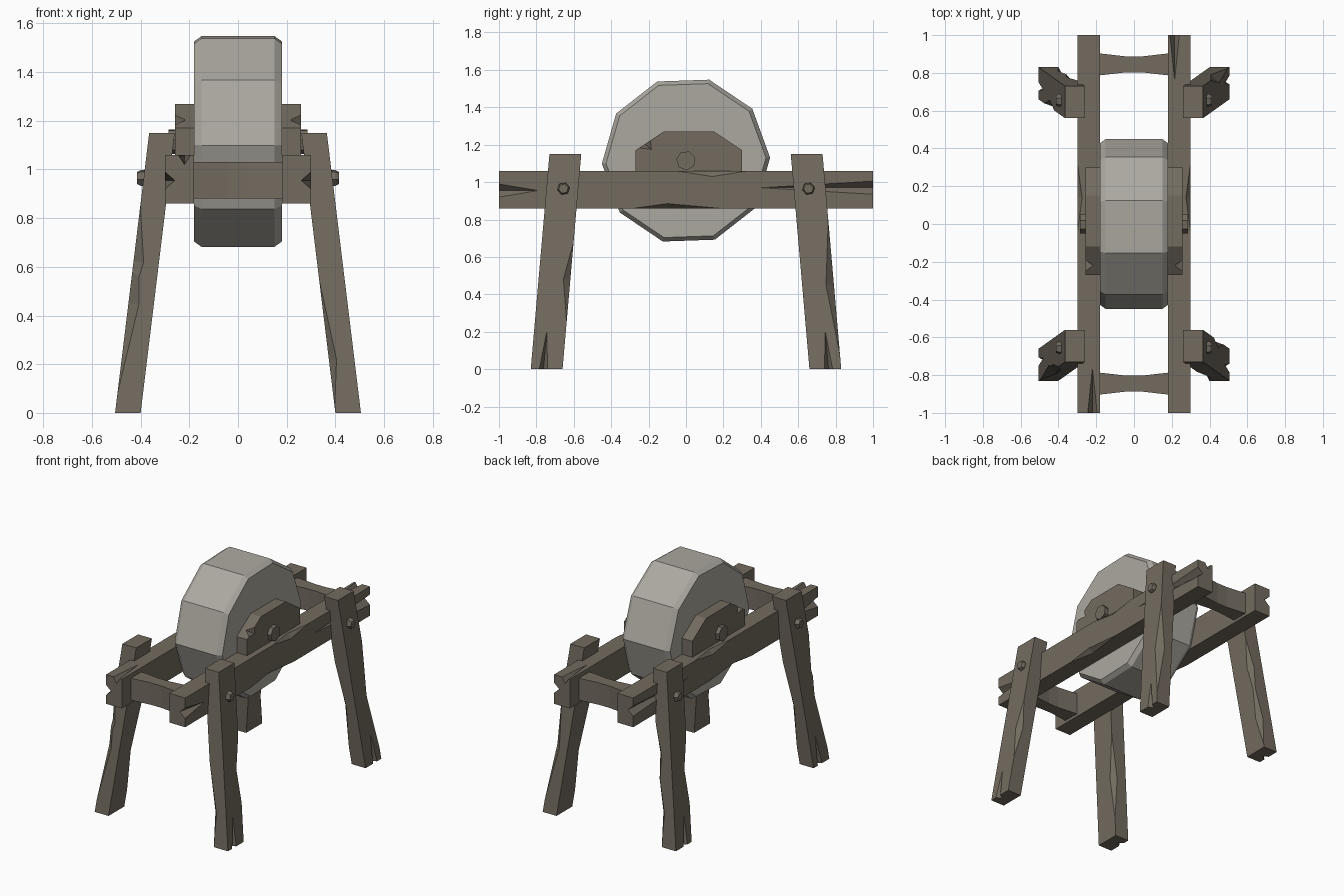
import bpy, bmesh, math
from mathutils import Vector

if "Cube" in bpy.data.objects:
    bpy.data.objects.remove(bpy.data.objects["Cube"])


def material(name, rgb):
    m = bpy.data.materials.new(name)
    m.diffuse_color = (*rgb, 1)
    m.use_nodes = True
    m.node_tree.nodes["Principled BSDF"].inputs["Base Color"].default_value = m.diffuse_color
    return m


WOOD = material("weathered wood", (0.170, 0.147, 0.115))
STONE = material("grey stone", (0.410, 0.395, 0.350))


def finish(name, bm, mat):
    bmesh.ops.recalc_face_normals(bm, faces=bm.faces)
    me = bpy.data.meshes.new(name)
    bm.to_mesh(me)
    bm.free()
    me.materials.append(mat)
    ob = bpy.data.objects.new(name, me)
    bpy.context.collection.objects.link(ob)
    return ob


def loft(name, rings, mat):
    """Skin a list of equal-length point rings and cap both ends."""
    bm = bmesh.new()
    vs = [[bm.verts.new(p) for p in r] for r in rings]
    n = len(vs[0])
    for a, b in zip(vs, vs[1:]):
        for i in range(n):
            bm.faces.new((a[i], a[(i + 1) % n], b[(i + 1) % n], b[i]))
    bm.faces.new(vs[0])
    bm.faces.new(vs[-1])
    return finish(name, bm, mat)


def ring(x, r, cy, cz, n, turn=0.0):
    return [(x, cy + r * math.cos(turn + i * math.tau / n),
             cz + r * math.sin(turn + i * math.tau / n)) for i in range(n)]


def carve(ob, chips):
    """Cut wedge chips: each is four points plus an outward direction."""
    for pts, out in chips:
        bm = bmesh.new()
        o = Vector(out)
        for p in pts:
            bm.verts.new(Vector(p))
            bm.verts.new(Vector(p) + o)
        res = bmesh.ops.convex_hull(bm, input=bm.verts)
        junk = [v for v in bm.verts if not v.link_faces]
        bmesh.ops.delete(bm, geom=junk, context='VERTS')
        cutter = finish("chip_cutter", bm, WOOD)
        cutter.hide_render = True
        mod = ob.modifiers.new("chip", 'BOOLEAN')
        mod.operation, mod.solver, mod.object = 'DIFFERENCE', 'EXACT', cutter
        bpy.context.view_layer.update()
        dg = bpy.context.evaluated_depsgraph_get()
        me = bpy.data.meshes.new_from_object(ob.evaluated_get(dg))
        ob.modifiers.clear()
        ob.data = me
        bpy.data.objects.remove(cutter)


# Grindstone: ten-sided wheel with chamfered rims
CZ, TURN = 1.115, math.radians(2.0)
loft("grindstone", [ring(x, r, 0, CZ, 10, TURN) for x, r in
     ((-0.18, 0.428), (-0.15, 0.45), (0.15, 0.45), (0.18, 0.428))], STONE)

# Axle
loft("axle", [ring(x, 0.052, 0, CZ, 7, 0.3) for x in (-0.285, 0.285)], WOOD)

# Bearing blocks sitting on the rails
outline = [(-0.27, 1.05), (-0.27, 1.17), (-0.12, 1.27),
           (0.15, 1.27), (0.30, 1.17), (0.30, 1.05)]
for s, side in ((1, "right"), (-1, "left")):
    block = loft(side + "_bearing_block",
                 [[(s * x, y, z) for y, z in outline] for x in (0.175, 0.258)], WOOD)
    carve(block, [([(s * 0.258, -0.25, 1.183), (s * 0.258, -0.19, 1.223),
                    (s * 0.258, -0.185, 1.175), (s * 0.215, -0.22, 1.203)],
                   (s * 0.05, -0.03, 0.05))])

# Long side rails, split at the ends and chipped along the edges
for s, side in ((1, "right"), (-1, "left")):
    rail = loft(side + "_rail", [[(s * x, y, z) for x, z in
                ((0.18, 0.86), (0.30, 0.86), (0.30, 1.06), (0.18, 1.06))]
                for y in (-1, 1)], WOOD)
    chips = []
    for e, length, z in ((-1, 0.21, 0.955), (1, 0.60, 0.97)):
        # split on the outer face
        chips.append(([(s * 0.30, e, z - 0.035), (s * 0.30, e, z + 0.035),
                       (s * 0.26, e, z), (s * 0.30, e * (1 - length), z)],
                      (s * 0.05, e * 0.05, 0)))
    # split in the top face of one end
    e, xa = (-1, 0.22) if s < 0 else (1, 0.215)
    chips.append(([(s * (xa - 0.025), e, 1.06), (s * (xa + 0.025), e, 1.06),
                   (s * xa, e, 1.02), (s * xa, e * 0.76, 1.06)],
                  (0, e * 0.05, 0.05)))
    # worn lower and upper outer edges
    chips.append(([(s * 0.30, -0.28, 0.86), (s * 0.30, 0.18, 0.86),
                   (s * 0.30, -0.1, 0.885), (s * 0.265, -0.1, 0.86)],
                  (s * 0.05, 0, -0.05)))
    chips.append(([(s * 0.30, -0.05, 1.06), (s * 0.30, 0.33, 1.06),
                   (s * 0.30, 0.14, 1.03), (s * 0.275, 0.14, 1.06)],
                  (s * 0.05, 0, 0.05)))
    carve(rail, chips)

# Waisted cross bars between the rails
for s, end in ((-1, "front"), (1, "back")):
    loft(end + "_cross_bar", [[(x, s * (0.845 + dy * w), z) for dy, z in
         ((-1, 0.88), (1, 0.88), (1, 1.03), (-1, 1.03))]
         for x, w in ((-0.2, 0.06), (-0.04, 0.042), (0.04, 0.042), (0.2, 0.06))], WOOD)

# Splayed legs with worn edges, split feet and a peg each
for sx, side in ((1, "right"), (-1, "left")):
    for sy, end in ((-1, "front"), (1, "back")):
        def P(u, v, z):
            k = 1 - z / 1.15
            return (sx * (0.26 + 0.14 * k + 0.105 * u),
                    sy * (0.56 + 0.10 * k + 0.17 * v), z)

        def edge(u, v, z1, zm, z2, du, dv):
            a, b = (1 - 2 * u), (1 - 2 * v)
            return ([P(u, v, z1), P(u, v, z2), P(u + a * du, v, zm),
                     P(u, v + b * dv, zm)], (-sx * a * 0.05, -sy * b * 0.05, 0))

        leg = loft(f"{end}_{side}_leg", [[P(u, v, z) for u, v in
                   ((0, 0), (1, 0), (1, 1), (0, 1))] for z in (0, 1.15)], WOOD)
        if sx * sy > 0:
            chips = [edge(1, 1, 0.80, 0.45, 0.08, 0.42, 0.25),
                     edge(0, 0, 0.70, 0.40, 0.12, 0.3, 0.2)]
        else:
            chips = [edge(1, 0, 0.68, 0.48, 0.25, 0.3, 0.22),
                     edge(0, 1, 0.55, 0.22, 0.02, 0.3, 0.2)]
        if sx < 0:
            chips.append(edge(1, 1, 0.85, 0.62, 0.40, 0.4, 0.2)
                         if sy < 0 else edge(0, 1, 0.8, 0.6, 0.35, 0.3, 0.2))
        vm = 0.6 if sx > 0 else 0.4
        chips.append(([P(1, vm - 0.13, 0), P(1, vm + 0.13, 0), P(0.65, vm, 0),
                       P(1, vm, 0.2)], (sx * 0.05, 0, -0.05)))
        carve(leg, chips)
        loft(f"{end}_{side}_peg", [ring(sx * x, r, sy * 0.655, 0.965, 6, 0.2)
             for x, r in ((0.29, 0.034), (0.40, 0.034), (0.414, 0.026))], WOOD)
